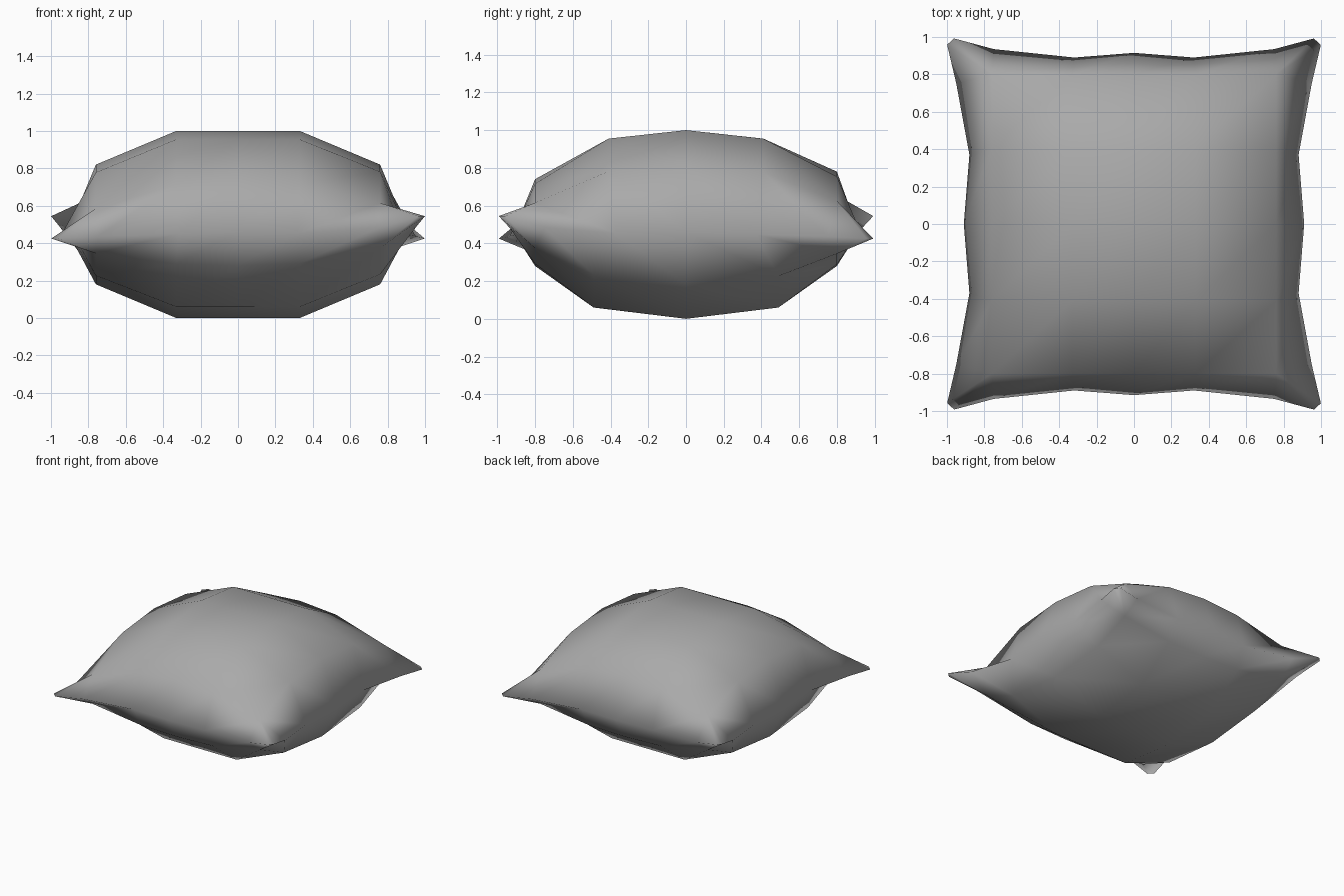
import bpy, bmesh, math

if "Cube" in bpy.data.objects:
    bpy.data.objects.remove(bpy.data.objects["Cube"])

# Quarter layout for the upper (1) and lower (-1) panels: rows and heights
COLS = (0, 0.33, 0.76)
ROWS = {1: (0, 0.41, 0.8), -1: (0, 0.49, 0.8)}
HEIGHTS = {
    1: ((1, 1, 0.82), (0.955, 0.955, 0.78), (0.76, 0.735, 0.62)),
    -1: ((0, 0, 0.18), (0.06, 0.06, 0.23), (0.28, 0.29, 0.36)),
}
# Seam outline
SIDE_SEAM = ((0.91, 0), (0.88, 0.37), (0.95, 0.75))
END_SEAM = ((0, 0.915), (0.32, 0.89), (0.75, 0.935))
SEAM_Z = (0.46, 0.45, 0.46)
CORNER = (1.01, 1.005, 0.49)
TWIST = 0.065
TILT = 0.02


def sign(n):
    return (n > 0) - (n < 0)


def position(i, j, face):
    """Grid point of the upper or lower panel."""
    a, b = abs(i), abs(j)
    if a == b == 3:
        x, y, z = CORNER
    elif a == 3:
        (x, y), z = SIDE_SEAM[b], SEAM_Z[b]
    elif b == 3:
        (x, y), z = END_SEAM[a], SEAM_Z[a]
    else:
        x, y, z = COLS[a], ROWS[face][b], HEIGHTS[face][b][a]
        # The upper panel's back edge sits a little higher
        if face == 1 and b == 2:
            z += TILT * sign(j)
    x, y = x * sign(i), y * sign(j)
    return x, y, z - TWIST * (x * y) ** 3


def build_cushion():
    bm = bmesh.new()
    verts = {}

    # Both panels share the vertices along the seam
    def vert(i, j, face):
        key = (i, j, 0 if 3 in (abs(i), abs(j)) else face)
        if key not in verts:
            verts[key] = bm.verts.new(position(i, j, face))
        return verts[key]

    for face in (1, -1):
        for i in range(-3, 3):
            for j in range(-3, 3):
                ring = [(i, j), (i + 1, j), (i + 1, j + 1), (i, j + 1)]
                bm.faces.new([vert(a, b, face) for a, b in ring[::face]])

    # Blunt the four pointed corners
    tips = [v for k, v in verts.items() if abs(k[0]) == abs(k[1]) == 3]
    bmesh.ops.bevel(bm, geom=tips, offset=0.05, segments=1, affect='VERTICES')

    # Fan each corner face out from its inner point, so a crest runs to the tip
    for f in [f for f in bm.faces if len(f.verts) == 5]:
        ring = list(f.verts)
        start = min(range(5), key=lambda n: ring[n].co.xy.length)
        ring = ring[start:] + ring[:start]
        bm.faces.remove(f)
        for k in (1, 2, 3):
            bm.faces.new((ring[0], ring[k], ring[k + 1]))

    bmesh.ops.recalc_face_normals(bm, faces=bm.faces[:])
    for f in bm.faces:
        f.smooth = True

    mesh = bpy.data.meshes.new("cushion")
    bm.to_mesh(mesh)
    bm.free()
    obj = bpy.data.objects.new("cushion", mesh)
    bpy.context.collection.objects.link(obj)
    return obj


# Plain grey cloth
cloth = bpy.data.materials.new("grey cloth")
cloth.use_nodes = True
colour = (0.4, 0.4, 0.4, 1)
cloth.diffuse_color = colour
cloth.node_tree.nodes["Principled BSDF"].inputs["Base Color"].default_value = colour

cushion = build_cushion()
cushion.data.materials.append(cloth)
